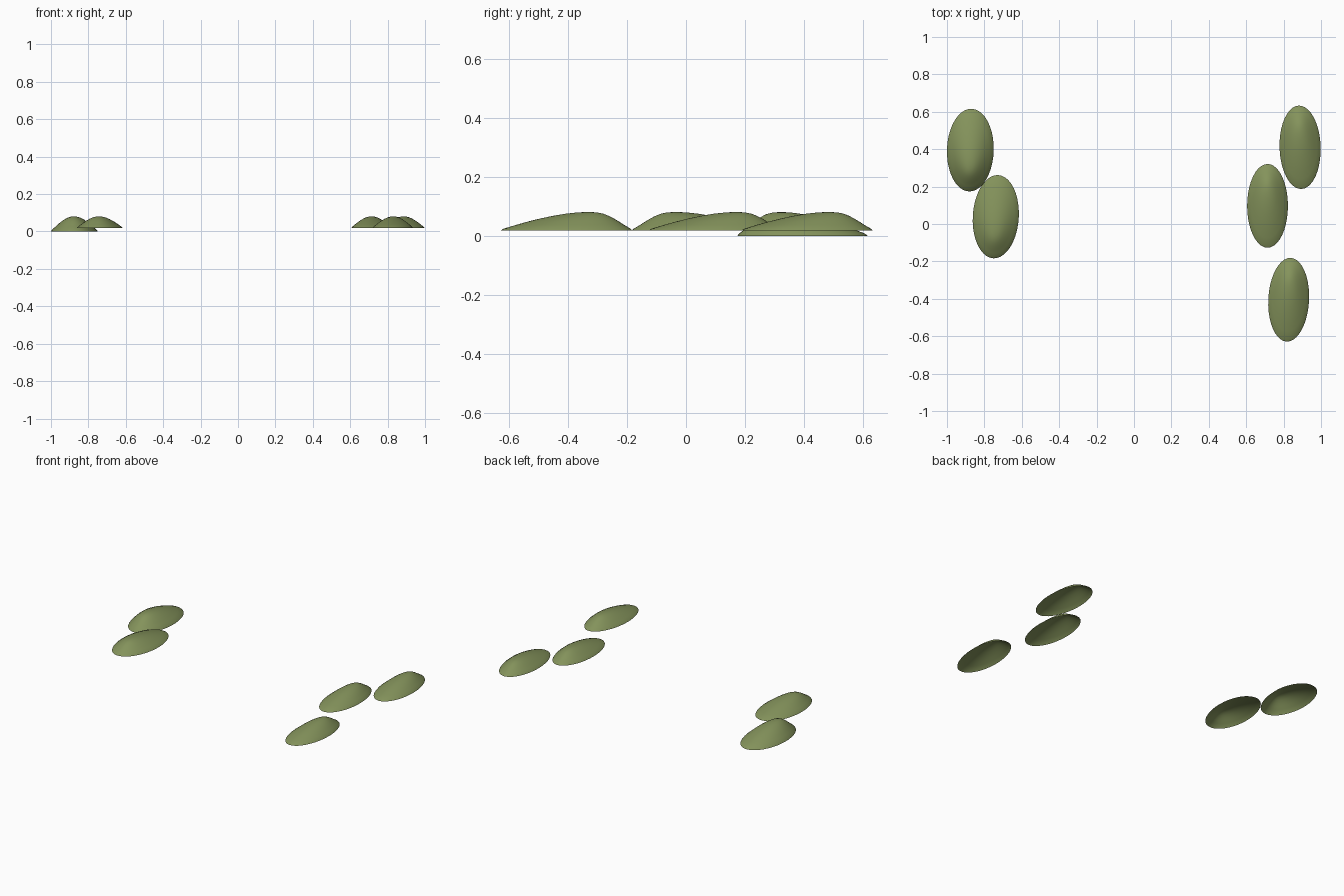
import bpy, bmesh, math
from mathutils import Matrix, Vector

if "Cube" in bpy.data.objects:
    bpy.data.objects.remove(bpy.data.objects["Cube"])

green = bpy.data.materials.new("olive green")
green.diffuse_color = (0.23, 0.29, 0.105, 1)
green.use_nodes = True
green.node_tree.nodes["Principled BSDF"].inputs["Base Color"].default_value = green.diffuse_color

# height, ring size, shift of the ring towards the blunt end
RINGS = [(0, 1, 0), (0.1, 0.96, 0.01), (0.3, 0.82, 0.055), (0.48, 0.69, 0.105),
         (0.63, 0.57, 0.155), (0.78, 0.43, 0.215), (0.9, 0.29, 0.27), (0.97, 0.15, 0.315)]
SIDES = 40


def pad(name, x, y, half_w, half_l, base, top, angle):
    """Open-bottomed oval dome with its peak pushed towards one end."""
    bm = bmesh.new()
    rot = Matrix.Rotation(angle, 3, 'Z')
    rise = top - base

    def vert(u, v, h):
        return bm.verts.new(rot @ Vector((u * half_w, v * half_l, 0)) + Vector((x, y, base + h * rise)))

    rings = []
    for h, s, c in RINGS:
        rings.append([vert(s * math.cos(2 * math.pi * i / SIDES),
                           c + s * math.sin(2 * math.pi * i / SIDES), h) for i in range(SIDES)])
    for a, b in zip(rings, rings[1:]):
        for i in range(SIDES):
            j = (i + 1) % SIDES
            bm.faces.new((a[i], a[j], b[j], b[i]))
    apex = vert(0, 0.33, 1)
    for i in range(SIDES):
        bm.faces.new((rings[-1][i], rings[-1][(i + 1) % SIDES], apex))
    for f in bm.faces:
        f.smooth = True
    me = bpy.data.meshes.new(name)
    bm.to_mesh(me)
    bm.free()
    me.materials.append(green)
    bpy.context.collection.objects.link(bpy.data.objects.new(name, me))


# left pads point their blunt end to the front, right pads to the back
pad("left_back_pad", -0.875, 0.395, 0.125, 0.221, 0.0, 0.081, math.pi - 0.03)
pad("left_front_pad", -0.739, 0.039, 0.123, 0.223, 0.018, 0.081, math.pi - 0.06)
pad("right_back_pad", 0.888, 0.41, 0.11, 0.223, 0.018, 0.081, 0.03)
pad("right_middle_pad", 0.714, 0.097, 0.109, 0.224, 0.018, 0.081, 0.0)
pad("right_front_pad", 0.827, -0.405, 0.109, 0.224, 0.018, 0.081, -0.05)
